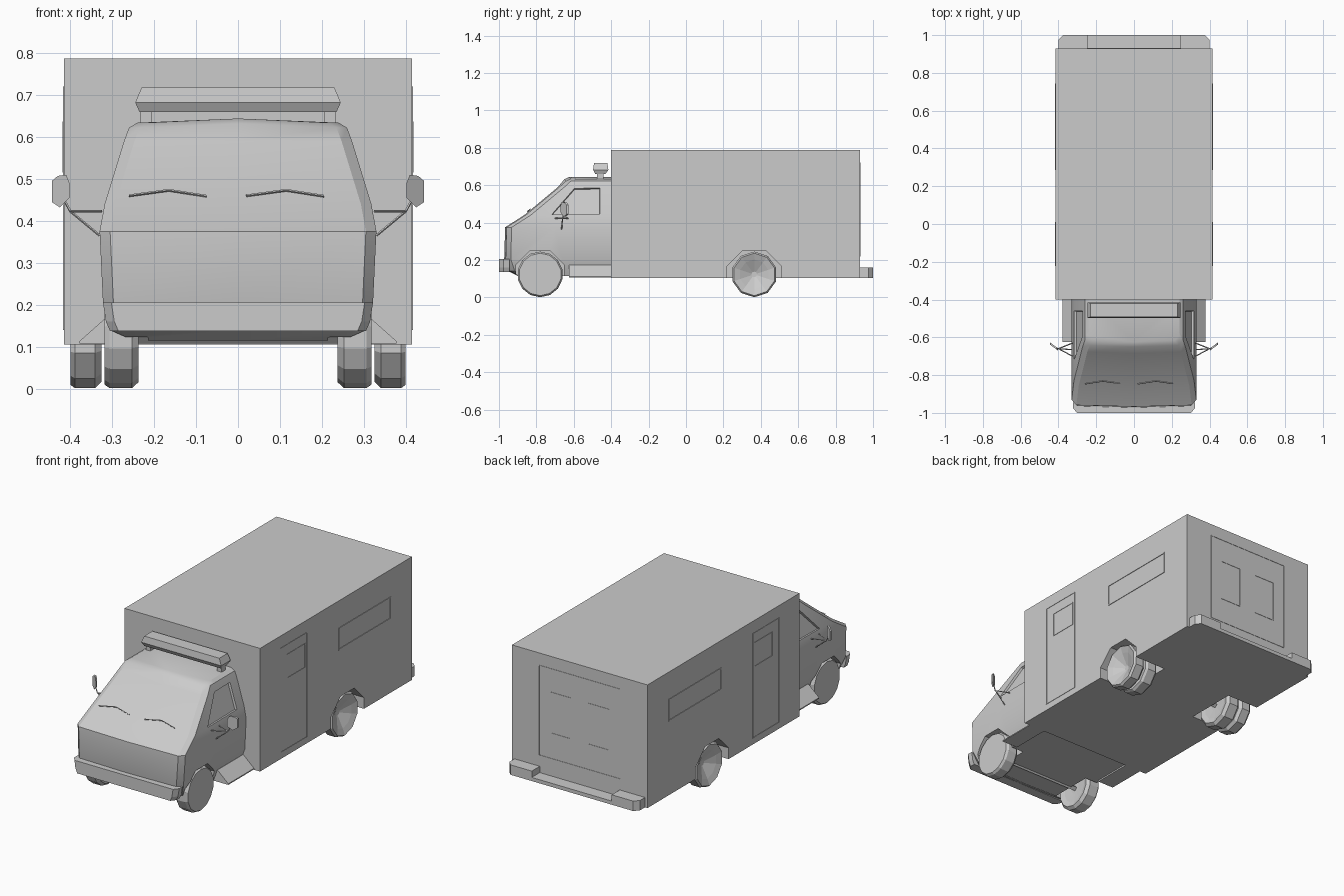
import bpy, bmesh, math
from mathutils import Vector, Matrix

if "Cube" in bpy.data.objects:
    bpy.data.objects.remove(bpy.data.objects["Cube"])

grey = bpy.data.materials.new("plain grey")
grey.use_nodes = True
grey.diffuse_color = (0.6, 0.6, 0.6, 1)
grey.node_tree.nodes["Principled BSDF"].inputs["Base Color"].default_value = (0.6, 0.6, 0.6, 1)


def finish(name, bm):
    bmesh.ops.recalc_face_normals(bm, faces=bm.faces)
    me = bpy.data.meshes.new(name)
    bm.to_mesh(me)
    bm.free()
    me.materials.append(grey)
    ob = bpy.data.objects.new(name, me)
    bpy.context.collection.objects.link(ob)
    return ob


def add_box(bm, x0, x1, y0, y1, z0, z1):
    m = Matrix.Translation(((x0 + x1) / 2, (y0 + y1) / 2, (z0 + z1) / 2))
    m = m @ Matrix.Diagonal((abs(x1 - x0), abs(y1 - y0), abs(z1 - z0), 1))
    bmesh.ops.create_cube(bm, size=1, matrix=m)


def box(name, *d):
    bm = bmesh.new()
    add_box(bm, *d)
    return finish(name, bm)


def loft(bm, rings):
    """Bridge closed rings of points and cap both ends."""
    vs = [[bm.verts.new(p) for p in r] for r in rings]
    n = len(vs[0])
    for a, b in zip(vs, vs[1:]):
        for i in range(n):
            bm.faces.new((a[i], a[(i + 1) % n], b[(i + 1) % n], b[i]))
    bm.faces.new(vs[0])
    bm.faces.new(vs[-1])
    return vs


def prism_x(name, pts, x0, x1):
    bm = bmesh.new()
    loft(bm, [[(x, y, z) for y, z in pts] for x in (x0, x1)])
    return finish(name, bm)


def cut(ob, cutter):
    m = ob.modifiers.new("cut", 'BOOLEAN')
    m.operation, m.object, m.solver = 'DIFFERENCE', cutter, 'EXACT'
    bpy.context.view_layer.objects.active = ob
    bpy.ops.object.modifier_apply(modifier=m.name)
    bpy.data.objects.remove(cutter)


def rods(name, segs, r):
    """Thin square rods between pairs of points."""
    bm = bmesh.new()
    for a, b in segs:
        a, b = Vector(a), Vector(b)
        q = (b - a).to_track_quat('Z', 'Y').to_matrix().to_4x4()
        bmesh.ops.create_cone(bm, cap_ends=True, segments=4, radius1=r, radius2=r,
                              depth=(b - a).length, matrix=Matrix.Translation((a + b) / 2) @ q)
    return finish(name, bm)


def octagon(y, z, r):
    return [(y + r * math.cos(math.radians(a)), z + r * math.sin(math.radians(a)))
            for a in [22.5 + 45 * i for i in range(8)]]


# Box body with rear wheel wells
body = box("box_body", -.415, .415, -.4, .93, .105, .787)
for s in (1, -1):
    cut(body, prism_x("well_cutter", octagon(.365, .107, .157), s * .22, s * .5))

# Cab: horizontal rings (height, half width, front y, window front y)
rows = [(.115, .29, -.90, -.63), (.14, .30, -.95, -.64), (.205, .322, -.972, -.66),
        (.375, .33, -.967, -.70), (.44, .318, -.865, -.725), (.59, .272, -.685, -.60),
        (.622, .26, -.65, -.585), (.634, .24, -.625, -.57)]
rings = []
for z, w, yf, yw in rows:
    h = [(w - .025, yf + .008), (w, yf + .035), (w, yw), (w, -.455), (w, -.395)]
    lift = .01 if z > .6 else 0
    ring = [(0, yf, z + lift)] + [(x, y, z) for x, y in h] + [(0, -.395, z + lift)]
    rings.append(ring + [(-x, y, z) for x, y in reversed(h)])
bm = bmesh.new()
vs = loft(bm, rings)
bmesh.ops.connect_verts(bm, verts=[vs[-1][0], vs[-1][6]])
cab = finish("cab", bm)
for s in (1, -1):
    cut(cab, prism_x("well_cutter", octagon(-.78, .122, .139), s * .215, s * .5))

# Recessed side windows in the cab
bm = bmesh.new()
bm.from_mesh(cab.data)
bm.normal_update()
win = []
for f in bm.faces:
    c = f.calc_center_median()
    if abs(f.normal.x) > .8 and .48 < c.z < .55 and -.66 < c.y < -.5:
        win.append(f)
bmesh.ops.inset_individual(bm, faces=win, thickness=.008, depth=0)
bmesh.ops.inset_individual(bm, faces=win, thickness=.003, depth=-.012)
bm.to_mesh(cab.data)
bm.free()
bpy.ops.object.select_all(action='DESELECT')
cab.select_set(True)
bpy.context.view_layer.objects.active = cab
bpy.ops.object.shade_smooth_by_angle(angle=math.radians(25))

# Front bumper with swept corners
bm = bmesh.new()
loft(bm, [[(-x, -.945, z), (-x, -.975, z), (-x + .02, -1, z), (x - .02, -1, z),
           (x, -.975, z), (x, -.945, z)] for x, z in ((.305, .137), (.315, .16), (.322, .205))])
finish("front_bumper", bm)

# Rear bumper: low step between two chamfered blocks
box("rear_step", -.25, .25, .92, 1.0, .105, .125)
for s, side in ((1, "left"), (-1, "right")):
    bm = bmesh.new()
    plan = [(.245, .92), (.40, .92), (.40, .975), (.375, 1.0), (.245, 1.0)]
    loft(bm, [[(s * x, y, z) for x, y in plan] for z in (.105, .16)])
    finish(side + "_rear_bumper_block", bm)

# Roof light bar on two feet
bm = bmesh.new()
loft(bm, [[(-x, y0, z), (x, y0, z), (x, y1, z), (-x, y1, z)] for x, y0, y1, z in
          ((.235, -.485, -.43, .66), (.245, -.497, -.415, .682), (.23, -.492, -.42, .718))])
finish("light_bar", bm)
for s, side in ((1, "left"), (-1, "right")):
    box(side + "_light_bar_foot", s * .205, s * .232, -.475, -.44, .62, .665)


# Wheels: profile of (radius, x) spun about the axle
def wheel(name, y, r, x0, x1, dish, n):
    d = x1 - x0
    prof = [(.03, x0 + d * .15), (r * .65, x0 + d * .1), (r * .88, x0), (r, x0 + d * .2),
            (r, x0 + d * .85), (r * .93, x1), (r * .65, x1 - dish * .3), (.015, x1 - dish)]
    bm = bmesh.new()
    loft(bm, [[(x, y + q * math.cos(2 * math.pi * (i + .5) / n),
                .123 + q * math.sin(2 * math.pi * (i + .5) / n)) for i in range(n)]
              for q, x in prof])
    return finish(name, bm)


for s, side in ((1, "left"), (-1, "right")):
    wheel(side + "_front_wheel", -.78, .122, s * .237, s * .318, 0, 14)
    wheel(side + "_rear_outer_wheel", .365, .122, s * .326, s * .40, s * .045, 10)
    wheel(side + "_rear_inner_wheel", .365, .122, s * .24, s * .318, s * .02, 10)

    # Sloping entry step beside the cab
    bm = bmesh.new()
    loft(bm, [[(s * .28, y, .107), (s * .378, y, .107), (s * .378, y, .113), (s * .312, y, .172),
               (s * .28, y, .172)] for y in (-.625, -.395)])
    finish(side + "_entry_step", bm)

    # Door mirror and its bracket
    bm = bmesh.new()
    outline = [(.402, .49), (.410, .51), (.430, .507), (.444, .495), (.444, .445), (.425, .432), (.402, .455)]
    loft(bm, [[(s * x, -.672 + (x - .40) * .75 + t, z) for x, z in outline] for t in (0, .012)])
    finish(side + "_mirror", bm)
    end = (s * .40, -.66, .423)
    rods(side + "_mirror_bracket", [((s * .325, -.63, .423), end), ((s * .325, -.70, .423), end),
                                    ((s * .33, -.665, .365), end), (end, (s * .42, -.652, .46))], .003)

# Axles and wipers
for y, name in ((-.78, "front_axle"), (.365, "rear_axle")):
    rods(name, [((-.26, y, .122), (.26, y, .122))], .015)
for x, name in ((-.165, "right_wiper"), (.115, "left_wiper")):
    rods(name, [((x - .095, -.847, .46), (x, -.832, .473)), ((x, -.832, .473), (x + .09, -.845, .459))], .003)


# Thin raised seams around doors and windows of the box
def frame(name, u0, u1, z0, z1, side, w=.006, t=.003):
    bm = bmesh.new()
    for a, b, c, d in ((u0, u1, z0, z0 + w), (u0, u1, z1 - w, z1),
                       (u0, u0 + w, z0, z1), (u1 - w, u1, z0, z1)):
        if side:
            add_box(bm, side * .414, side * (.415 + t), a, b, c, d)
        else:
            add_box(bm, a, b, .929, .93 + t, c, d)
    return finish(name, bm)


for s, side in ((1, "left"), (-1, "right")):
    frame(side + "_box_window_frame", .285, .745, .515, .637, s)
    frame(side + "_side_door_seam", -.222, .01, .14, .72, s, .003, .002)
    frame(side + "_side_door_window", -.165, -.005, .53, .665, s, .004, .002)
    a, b = sorted((s * .05, s * .18))
    frame(side + "_rear_door_window", a, b, .36, .59, 0, .004, .002)
frame("rear_door_seam", -.25, .25, .22, .72, 0, .003, .002)
